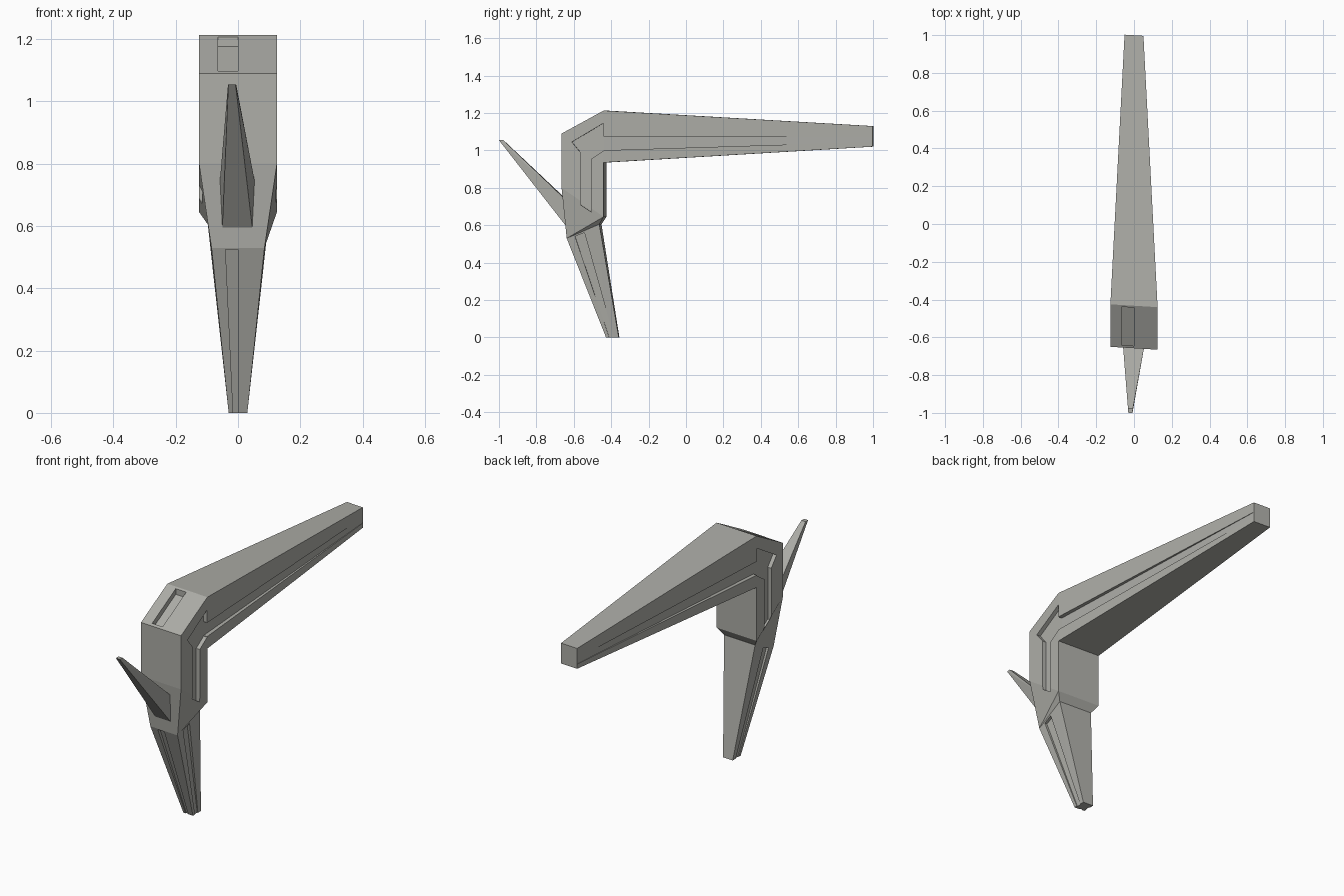
import bpy, bmesh

if "Cube" in bpy.data.objects:
    bpy.data.objects.remove(bpy.data.objects["Cube"])

metal = bpy.data.materials.new("warm_grey")
metal.diffuse_color = (0.42, 0.42, 0.39, 1)
metal.use_nodes = True
metal.node_tree.nodes["Principled BSDF"].inputs["Base Color"].default_value = metal.diffuse_color


def skew(p):
    # the whole arm leans very slightly to one side
    x, y, z = p
    return (x, y + 0.06 * (0.12 - x), z)


def loft(name, rings):
    """Closed solid through rings of equal point count."""
    bm = bmesh.new()
    vs = [[bm.verts.new(skew(p)) for p in r] for r in rings]
    n = len(rings[0])
    for a, b in zip(vs, vs[1:]):
        for i in range(n):
            j = (i + 1) % n
            bm.faces.new((a[i], a[j], b[j], b[i]))
    bm.faces.new(vs[0])
    bm.faces.new(vs[-1])
    bmesh.ops.remove_doubles(bm, verts=bm.verts, dist=1e-5)
    bmesh.ops.connect_verts_nonplanar(bm, angle_limit=0.002, faces=bm.faces)
    bmesh.ops.recalc_face_normals(bm, faces=bm.faces)
    me = bpy.data.meshes.new(name)
    bm.to_mesh(me)
    bm.free()
    me.materials.append(metal)
    ob = bpy.data.objects.new(name, me)
    bpy.context.collection.objects.link(ob)
    return ob


def carve(target, rings):
    """Cut a recess whose inner and outer outlines are given."""
    cutter = loft("recess_cutter", rings)
    cutter.hide_render = True
    mod = target.modifiers.new("recess", 'BOOLEAN')
    mod.operation = 'DIFFERENCE'
    mod.solver = 'EXACT'
    mod.object = cutter
    bpy.context.view_layer.objects.active = target
    bpy.ops.object.modifier_apply(modifier=mod.name)
    bpy.data.objects.remove(cutter)


# Bent arm: sections of (outer y, z, half width, inner y, z, half width)
sections = [
    (0.992, 1.13, 0.05, 0.992, 1.02, 0.05),
    (-0.44, 1.213, 0.125, -0.44, 0.935, 0.125),
    (-0.665, 1.09, 0.125, -0.44, 0.935, 0.125),
    (-0.665, 0.80, 0.125, -0.44, 0.645, 0.125),
    (-0.64, 0.53, 0.085, -0.465, 0.605, 0.097),
    (-0.433, 0.0, 0.03, -0.365, 0.0, 0.03),
]
arm = loft("bent_arm", [[(-w, y, z), (w, y, z), (v, b, c), (-v, b, c)]
                        for y, z, w, b, c, v in sections])

for s in (1, -1):
    # Elbow recess: sloped part, then the vertical slot
    for outline in (
        [(-0.442, 1.145), (-0.61, 1.045), (-0.565, 0.99), (-0.505, 0.955), (-0.442, 0.997)],
        [(-0.565, 1.01), (-0.565, 0.71), (-0.505, 0.67), (-0.505, 0.98)],
    ):
        carve(arm, [[(s * x, y, z) for y, z in outline] for x in (0.103, 0.16)])
    # Long groove along the beam, fading out at the tip
    ends = [(-0.46, 1.0, 1.075, 0.104), (0.99, 1.045, 1.075, 0.0485)]
    carve(arm, [[(s * x, y, a), (s * x, y, b), (s * (x + 0.06), y, b), (s * (x + 0.06), y, a)]
                for y, a, b, x in ends])
    # Side groove of the lower leg
    carve(arm, [[(s * 0.074, -0.595, 0.54), (s * 0.074, -0.545, 0.56),
                 (s * 0.14, -0.545, 0.56), (s * 0.14, -0.595, 0.54)],
                [(s * 0.025, -0.413, -0.01), (s * 0.025, -0.388, -0.01),
                 (s * 0.09, -0.388, -0.01), (s * 0.09, -0.413, -0.01)]])

# Front groove of the lower leg
carve(arm, [[(-0.04, -0.622, 0.525), (0, -0.622, 0.525), (0, -0.72, 0.525), (-0.04, -0.72, 0.525)],
            [(-0.015, -0.424, -0.01), (0, -0.424, -0.01), (0, -0.52, -0.01), (-0.015, -0.52, -0.01)]])

# Slot in the sloped top of the elbow
slot = [(-0.45, 1.177), (-0.652, 1.065), (-0.652, 1.25), (-0.45, 1.25)]
carve(arm, [[(x, y, z) for y, z in slot] for x in (-0.065, 0)])

# Rear-pointing spur on the front, tapering to a blunt tip
loft("spur", [
    [(-0.051, -0.63, 0.575), (0.048, -0.63, 0.575), (0.06, -0.62, 0.71), (-0.061, -0.62, 0.71)],
    [(-0.031, -1.008, 1.055), (-0.008, -1.008, 1.055), (-0.006, -0.985, 1.055), (-0.032, -0.985, 1.055)],
])
